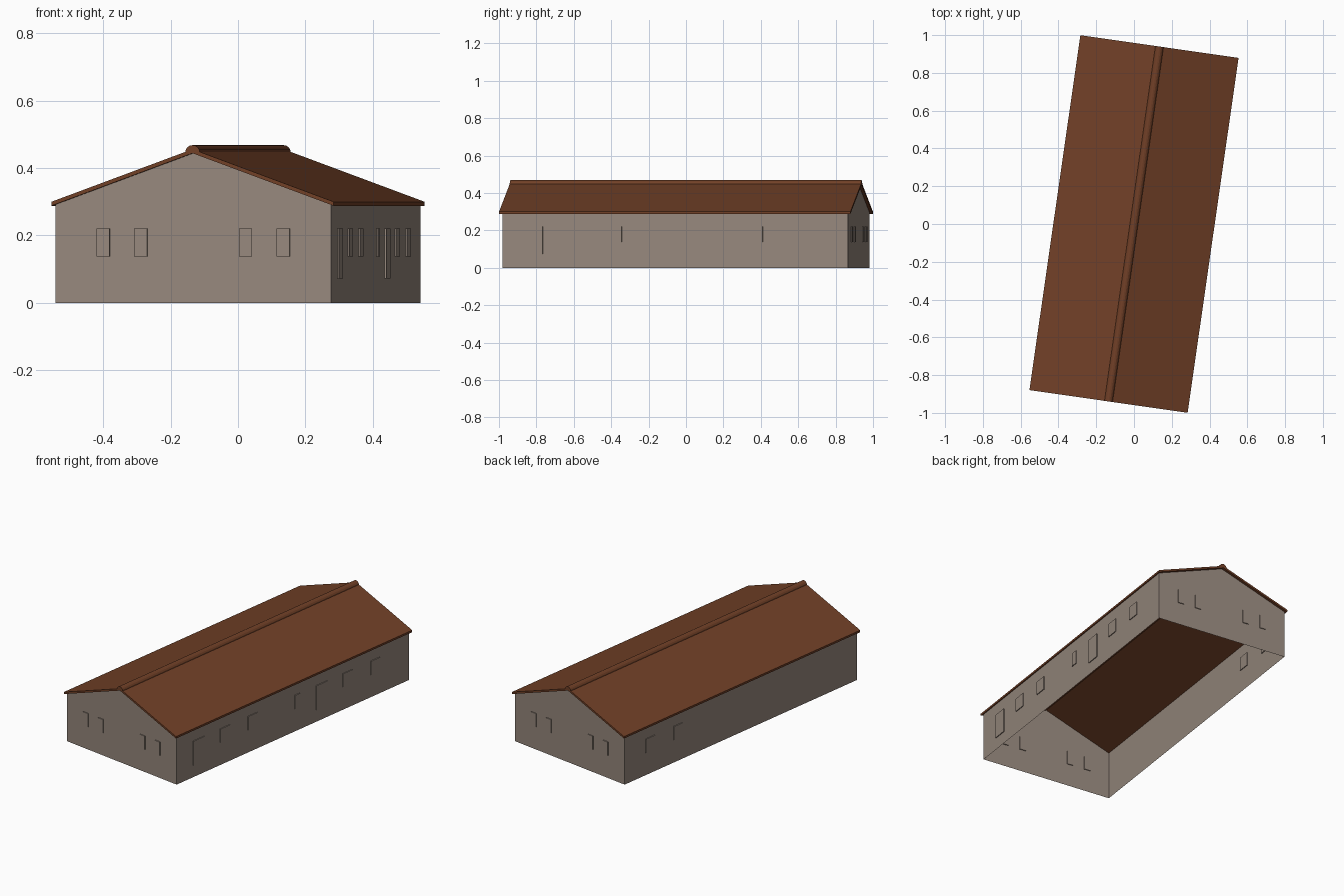
import bpy, bmesh, math
from mathutils import Matrix

if "Cube" in bpy.data.objects:
    bpy.data.objects.remove(bpy.data.objects["Cube"])

TURN = Matrix.Rotation(math.radians(-8.17), 4, 'Z')   # whole barn is turned on plan
W, L = 0.413, 0.933          # wall half width / half length
RW, RL = 0.423, 0.949        # roof half width / half length
EAVE, APEX, THICK = 0.288, 0.444, 0.012


def material(name, rgb):
    m = bpy.data.materials.new(name)
    m.diffuse_color = (*rgb, 1)
    m.use_nodes = True
    m.node_tree.nodes["Principled BSDF"].inputs["Base Color"].default_value = m.diffuse_color
    return m


WALL = material("grey_brown_wall", (0.305, 0.246, 0.205))
ROOF = material("red_brown_roof", (0.165, 0.051, 0.020))


def finish(bm, name, mat):
    bm.normal_update()
    me = bpy.data.meshes.new(name)
    bm.to_mesh(me)
    bm.free()
    me.materials.append(mat)
    ob = bpy.data.objects.new(name, me)
    ob.matrix_world = TURN
    bpy.context.collection.objects.link(ob)
    return ob


def prism(name, profile, half, mat):
    """Closed xz profile (counter-clockwise from the front) run along y."""
    bm = bmesh.new()
    front = [bm.verts.new((x, -half, z)) for x, z in profile]
    back = [bm.verts.new((x, half, z)) for x, z in profile]
    bm.faces.new(front)
    bm.faces.new(back[::-1])
    n = len(profile)
    for i in range(n):
        j = (i + 1) % n
        bm.faces.new((front[j], front[i], back[i], back[j]))
    bmesh.ops.recalc_face_normals(bm, faces=bm.faces)
    return finish(bm, name, mat)


def under(x):
    """Height of the roof underside at x."""
    return APEX - (APEX - EAVE) * abs(x) / RW


# Walls: thin shell, open below and under the roof
bm = bmesh.new()
ring = {}
for s in (-1, 1):
    pts = [(-W, 0), (W, 0), (W, under(W)), (0, APEX), (-W, under(W))]
    ring[s] = [bm.verts.new((x, s * L, z)) for x, z in pts]
f, b = ring[-1], ring[1]
bm.faces.new(f)
bm.faces.new(b[::-1])
bm.faces.new((f[1], b[1], b[2], f[2]))
bm.faces.new((b[0], f[0], f[4], b[4]))
finish(bm, "walls", WALL)

# Roof slab with two slopes, and rounded ridge cap
prism("roof", [(-RW, EAVE), (0, APEX), (RW, EAVE), (RW, EAVE + THICK),
               (0, APEX + THICK), (-RW, EAVE + THICK)], RL, ROOF)
prism("ridge_cap", [(0.022 * math.cos(math.pi * i / 8),
                     0.446 + 0.022 * math.sin(math.pi * i / 8)) for i in range(9)],
      RL, ROOF)


# Doors and windows: thin panels set through the walls
def panel(name, side, sign, centre, width, z0, z1, depth):
    bm = bmesh.new()
    bmesh.ops.create_cube(bm, size=1)
    if side == 'x':
        size, pos = (depth, width, z1 - z0), (sign * W, centre)
    else:
        size, pos = (width, depth, z1 - z0), (centre, sign * L)
    bmesh.ops.scale(bm, vec=size, verts=bm.verts)
    bmesh.ops.translate(bm, vec=(*pos, (z0 + z1) / 2), verts=bm.verts)
    finish(bm, name, WALL)


for y in (-0.758, 0.231):
    panel("door", 'x', 1, y, 0.088, 0.073, 0.22, 0.0098)
for y, w in ((-0.547, 0.075), (-0.325, 0.075), (0.033, 0.042), (0.437, 0.075), (0.66, 0.075)):
    panel("right_window", 'x', 1, y, w, 0.138, 0.22, 0.0098)
for y in (0.73, 0.505):
    panel("left_window", 'x', -1, y, 0.075, 0.138, 0.22, 0.0098)
for s in (-1, 1):
    for x in (-0.27, -0.157, 0.157, 0.27):
        panel("gable_window", 'y', s, x, 0.039, 0.138, 0.22, 0.0098)
